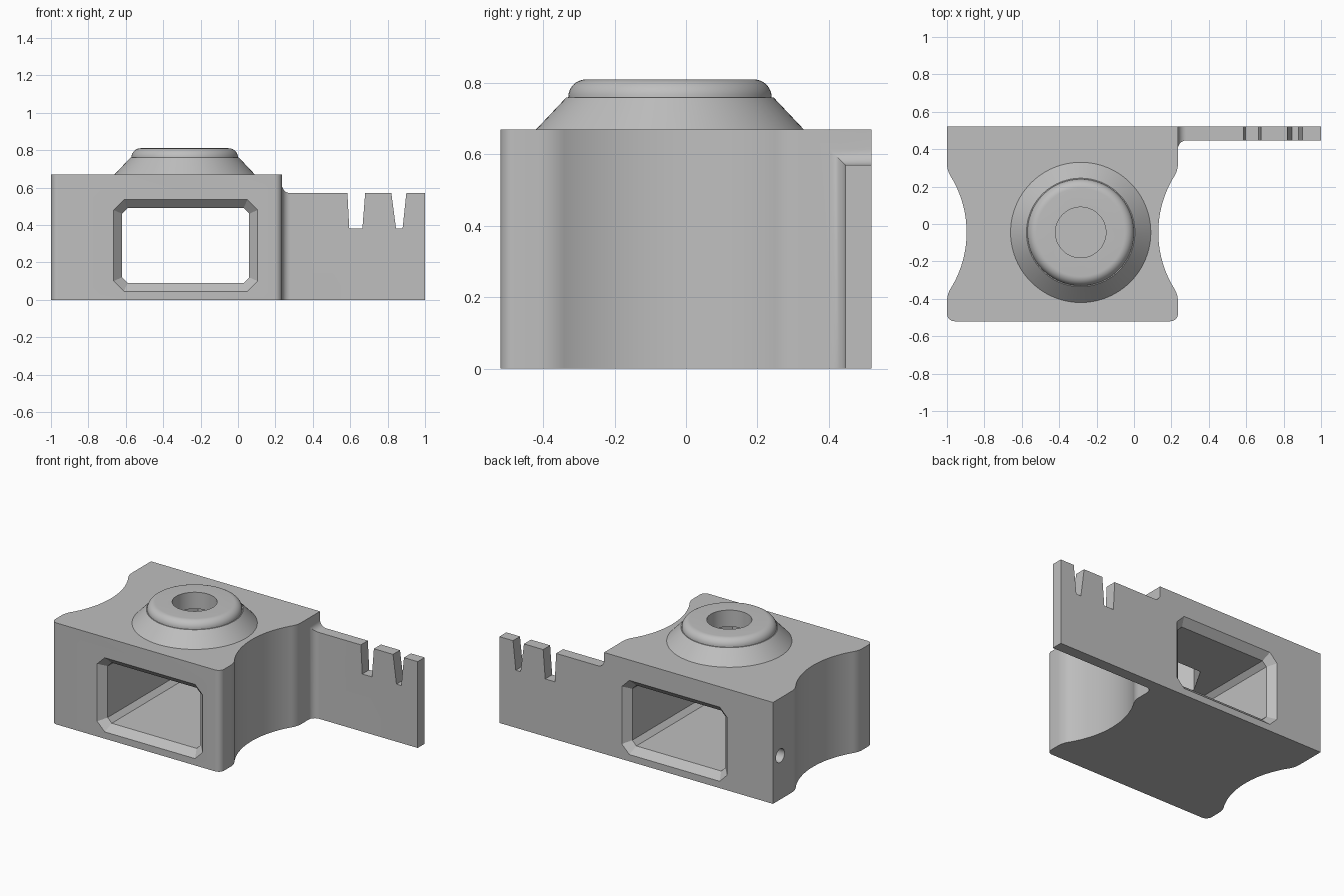
import bpy, bmesh, math
from mathutils import Vector, Matrix

if "Cube" in bpy.data.objects:
    bpy.data.objects.remove(bpy.data.objects["Cube"], do_unlink=True)

grey = bpy.data.materials.new("neutral grey")
grey.use_nodes = True
GREY = (0.52, 0.52, 0.52, 1)
grey.diffuse_color = GREY
grey.node_tree.nodes["Principled BSDF"].inputs["Base Color"].default_value = GREY

CX, CY = -0.285, -0.045          # boss axis
WIDE, BACK, TOP = 0.235, 0.52, 0.67


def finish(name, bm):
    bmesh.ops.recalc_face_normals(bm, faces=bm.faces)
    me = bpy.data.meshes.new(name)
    bm.to_mesh(me)
    bm.free()
    me.materials.append(grey)
    ob = bpy.data.objects.new(name, me)
    bpy.context.collection.objects.link(ob)
    return ob


def loft(name, rings):
    """Solid through a list of equal-length point rings, capped at both ends."""
    bm = bmesh.new()
    loops = [[bm.verts.new(p) for p in ring] for ring in rings]
    n = len(loops[0])
    for a, b in zip(loops, loops[1:]):
        for i in range(n):
            j = (i + 1) % n
            bm.faces.new((a[i], a[j], b[j], b[i]))
    bm.faces.new(loops[0])
    bm.faces.new(loops[-1])
    return finish(name, bm)


def prism_z(name, pts, z0, z1):
    return loft(name, [[(x, y, z) for x, y in pts] for z in (z0, z1)])


def prism_y(name, pts, y0, y1):
    return loft(name, [[(x, y, z) for x, z in pts] for y in (y0, y1)])


def lathe(name, profile, n=96):
    return loft(name, [[(CX + r * math.cos(2 * math.pi * i / n),
                         CY + r * math.sin(2 * math.pi * i / n), z)
                        for i in range(n)] for r, z in profile])


def rounded(prev, corner, nxt, t, steps=8):
    """Circular blend at a corner, starting a distance t along each side."""
    p, c, q = Vector(prev), Vector(corner), Vector(nxt)
    u, v = (p - c).normalized(), (q - c).normalized()
    w = math.sin(u.angle(v) / 2)
    a, b = c + u * t, c + v * t
    out = []
    for i in range(steps + 1):
        s = i / steps
        k = ((1 - s) ** 2, 2 * w * s * (1 - s), s * s)
        out.append(tuple((a * k[0] + c * k[1] + b * k[2]) / sum(k)))
    return out


def boolean(ob, tool, op):
    m = ob.modifiers.new(op.title(), "BOOLEAN")
    m.operation, m.solver, m.object = op, "EXACT", tool
    dg = bpy.context.evaluated_depsgraph_get()
    me = bpy.data.meshes.new_from_object(ob.evaluated_get(dg))
    ob.modifiers.clear()
    ob.data = me
    bpy.data.objects.remove(tool, do_unlink=True)


# Block: straight back, hollowed sides, rounded front corners
HALF, SAG = 0.33, 0.105
R = (HALF ** 2 + SAG ** 2) / (2 * SAG)
span = math.asin(HALF / R)
arc = []
for i in range(33):
    a = span * (1 - 2 * i / 32) * 0.86
    arc.append((WIDE - SAG + R - R * math.cos(a), CY + R * math.sin(a)))
hi, lo, front = (WIDE, CY + HALF), (WIDE, CY - HALF), (WIDE, -BACK)
side = [(WIDE, BACK)]
side += rounded((WIDE, BACK), hi, arc[0], 0.04)
side += arc
side += rounded(arc[-1], lo, front, 0.04)
side += rounded(lo, front, (0, -BACK), 0.04)
mirror = [(2 * (WIDE - 1) / 2 - x, y) for x, y in reversed(side)]
body = prism_z("notched_arm_block", side + mirror, 0, TOP)

# Arm: plan outline crossed with a notched elevation, both filleted at the block
F, ARM_Y, ARM_Z = 0.045, 0.447, 0.57
plan = [(0.1, BACK), (0.1, ARM_Y - F)]
plan += rounded((WIDE, 0), (WIDE, ARM_Y), (1, ARM_Y), F)
plan += [(1, ARM_Y), (1, BACK)]
elev = [(0.1, 0), (0.1, ARM_Z + F)]
elev += rounded((WIDE, 1), (WIDE, ARM_Z), (1, ARM_Z), F)
for top_l, bot_l, bot_r, top_r in ((0.585, 0.595, 0.665, 0.68), (0.82, 0.845, 0.88, 0.9)):
    elev += [(top_l, ARM_Z), (bot_l, 0.38), (bot_r, 0.38), (top_r, ARM_Z)]
elev += [(1, ARM_Z), (1, 0)]
arm = prism_z("arm", plan, 0, TOP)
boolean(arm, prism_y("arm_elevation", elev, 0.3, BACK), "INTERSECT")
boolean(body, arm, "UNION")

# Boss: cone with a rounded rim
rim = [(0.235 + 0.05 * math.cos(a), 0.76 + 0.05 * math.sin(a))
       for a in (math.pi / 2 * i / 10 for i in range(11))]
boolean(body, lathe("boss", [(0.375, 0.64), (0.375, TOP), (0.29, 0.76)] + rim), "UNION")


# Window tunnel with flared mouths at front and back
def octagon(grow, cut, y):
    x0, x1, z0, z1 = -0.62 - grow, 0.06 + grow, 0.09 - grow, 0.49 + grow
    return [(x0 + cut, y, z0), (x1 - cut, y, z0), (x1, y, z0 + cut), (x1, y, z1 - cut),
            (x1 - cut, y, z1), (x0 + cut, y, z1), (x0, y, z1 - cut), (x0, y, z0 + cut)]


D = 0.045
flare = [(2 * D, 0.075, BACK + D), (D, 0.055, BACK), (0, 0.03, BACK - D)]
rings = [octagon(g, c, -y) for g, c, y in flare]
rings += [octagon(g, c, y) for g, c, y in reversed(flare)]
boolean(body, loft("window_tunnel", rings), "DIFFERENCE")

# Bore through the boss, opening into a hexagonal pocket in the tunnel roof
boolean(body, lathe("bore", [(0.135, 0.66), (0.135, 0.9)]), "DIFFERENCE")
boolean(body, lathe("hex_pocket", [(0.215, 0.4), (0.215, 0.7)], 6), "DIFFERENCE")

# Small round hole in the right side strip
bm = bmesh.new()
bmesh.ops.create_cone(bm, cap_ends=True, segments=32, radius1=0.045, radius2=0.045, depth=0.5,
                      matrix=Matrix.Translation((-1, 0.445, 0.29)) @ Matrix.Rotation(math.pi / 2, 4, "Y"))
boolean(body, finish("side_hole", bm), "DIFFERENCE")

# Smooth curved walls, crisp edges
bpy.ops.object.select_all(action="DESELECT")
body.select_set(True)
bpy.context.view_layer.objects.active = body
bpy.ops.object.shade_smooth_by_angle(angle=math.radians(25))
